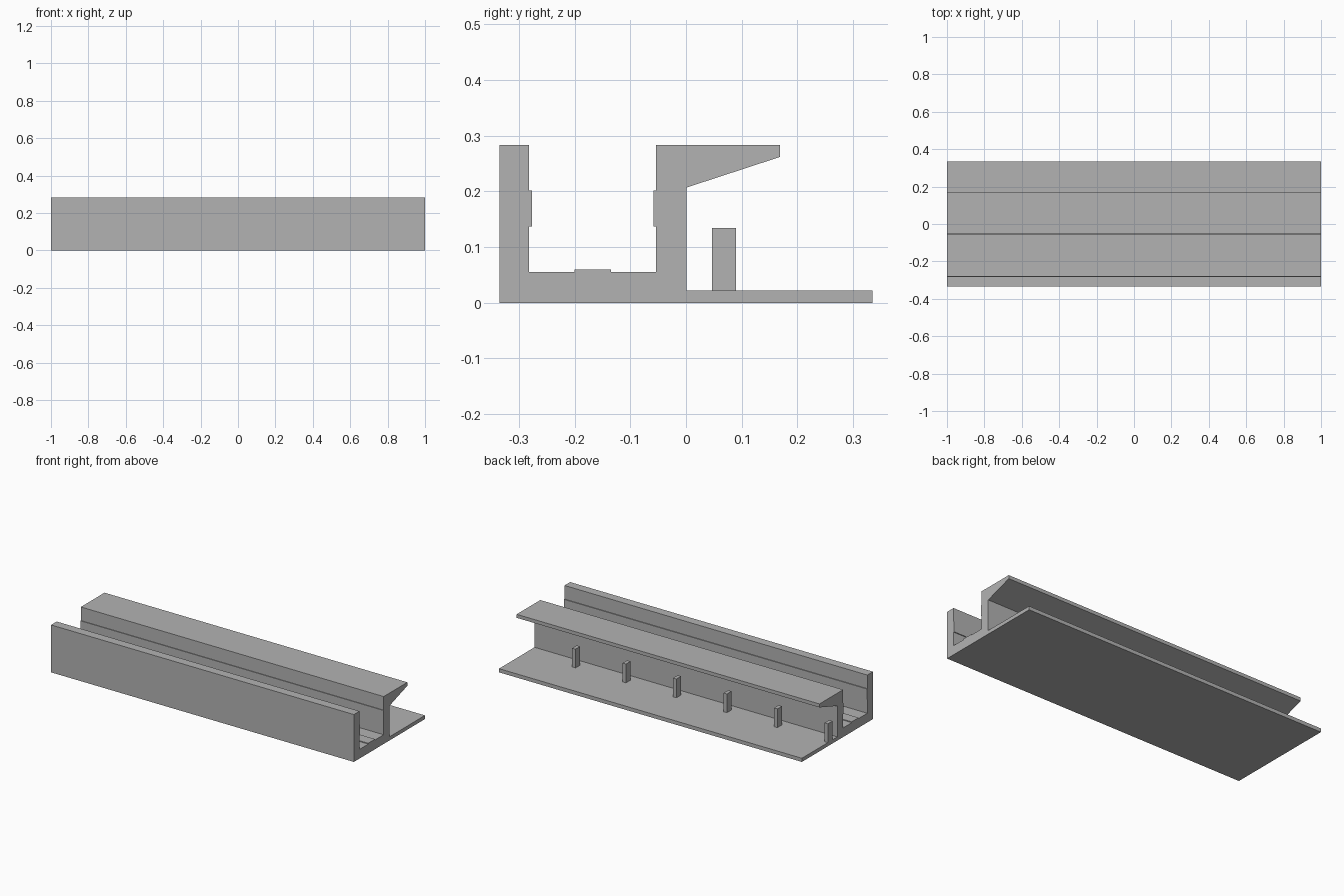
import bpy

cube = bpy.data.objects.get("Cube")
if cube:
    bpy.data.objects.remove(cube, do_unlink=True)

# Single plain grey
grey = bpy.data.materials.new("plain_grey")
grey.use_nodes = True
colour = (0.45, 0.45, 0.45, 1)
grey.diffuse_color = colour
grey.node_tree.nodes["Principled BSDF"].inputs["Base Color"].default_value = colour


def extrude_x(name, profile, x0=-1.0, x1=1.0):
    """Sweep a counter-clockwise (y, z) profile along x."""
    n = len(profile)
    verts = [(x, y, z) for x in (x0, x1) for y, z in profile]
    faces = [tuple(reversed(range(n))), tuple(range(n, 2 * n))]
    faces += [(i, (i + 1) % n, (i + 1) % n + n, i + n) for i in range(n)]
    mesh = bpy.data.meshes.new(name)
    mesh.from_pydata(verts, [], faces)
    mesh.materials.append(grey)
    obj = bpy.data.objects.new(name, mesh)
    bpy.context.collection.objects.link(obj)
    return obj


def rect(y0, y1, z0, z1):
    return [(y0, z0), (y1, z0), (y1, z1), (y0, z1)]


BACK, TOP, FLOOR, SHELF = 0.335, 0.283, 0.055, 0.022
WALL_IN, RIB_IN = -0.282, -0.054      # channel inner faces

# Channel with raised floor strip and wall strips, tapered ledge and rear shelf
body = [
    (-BACK, 0), (BACK, 0), (BACK, SHELF), (0.001, SHELF),
    (0.001, 0.207), (0.169, 0.262), (0.169, TOP), (RIB_IN, TOP),
    (RIB_IN, 0.202), (RIB_IN - 0.004, 0.202), (RIB_IN - 0.004, 0.137), (RIB_IN, 0.137),
    (RIB_IN, FLOOR), (-0.135, FLOOR), (-0.135, 0.06), (-0.2, 0.06), (-0.2, FLOOR),
    (WALL_IN, FLOOR), (WALL_IN, 0.137), (WALL_IN + 0.005, 0.137),
    (WALL_IN + 0.005, 0.202), (WALL_IN, 0.202), (WALL_IN, TOP), (-BACK, TOP),
]
extrude_x("channel_body", body)

# Evenly spaced posts standing on the shelf
for i in range(6):
    x = -1 + i / 3
    extrude_x(f"shelf_post_{i + 1}", rect(0.047, 0.09, SHELF, 0.134), x, x + 0.022)
